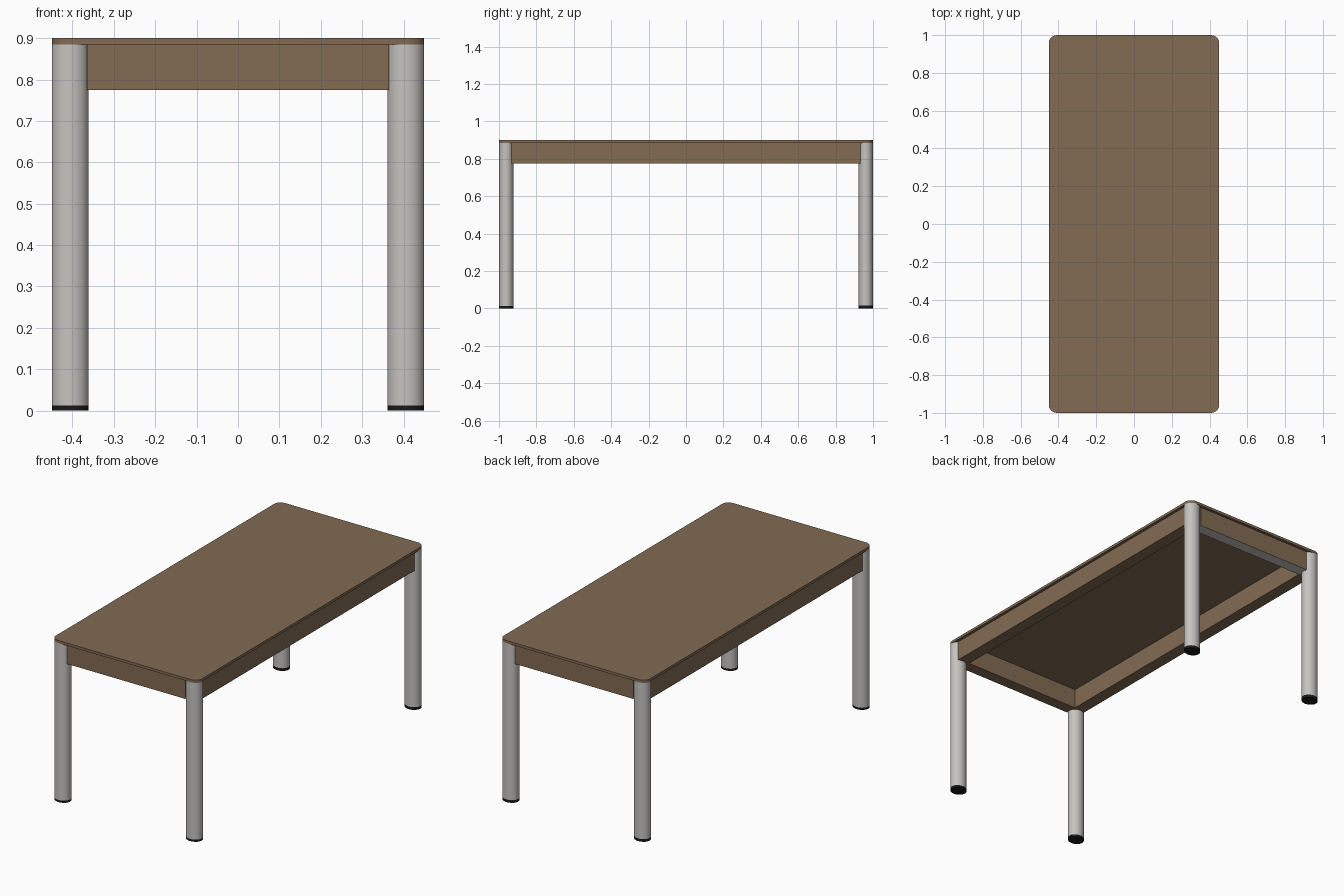
import bpy, bmesh, math

if "Cube" in bpy.data.objects:
    bpy.data.objects.remove(bpy.data.objects["Cube"])

def material(name, rgb):
    m = bpy.data.materials.new(name)
    m.diffuse_color = (*rgb, 1)
    m.use_nodes = True
    m.node_tree.nodes["Principled BSDF"].inputs["Base Color"].default_value = m.diffuse_color
    return m

WOOD = material("brown wood", (0.223, 0.147, 0.087))
METAL = material("light grey metal", (0.56, 0.55, 0.53))
RUBBER = material("black rubber", (0.01, 0.01, 0.011))

HX, HY = 0.45, 1.0            # half size of the top
RX, RY = 0.0445, 0.0385       # leg radii (slightly oval)
LX, LY = HX - RX, HY - RY     # leg centres
Z_APRON, Z_TOP, Z_MAX = 0.775, 0.885, 0.9

def prism(name, outline, z0, z1, mats, smooth=False):
    """Extrude a flat outline from z0 to z1."""
    bm = bmesh.new()
    face = bm.faces.new([bm.verts.new((x, y, z0)) for x, y in outline])
    ext = bmesh.ops.extrude_face_region(bm, geom=[face])
    for v in ext["geom"]:
        if isinstance(v, bmesh.types.BMVert):
            v.co.z = z1
    bmesh.ops.recalc_face_normals(bm, faces=bm.faces)
    me = bpy.data.meshes.new(name)
    bm.to_mesh(me)
    bm.free()
    ob = bpy.data.objects.new(name, me)
    bpy.context.collection.objects.link(ob)
    for m in mats:
        me.materials.append(m)
    if smooth:
        bpy.ops.object.select_all(action='DESELECT')
        ob.select_set(True)
        bpy.context.view_layer.objects.active = ob
        bpy.ops.object.shade_smooth_by_angle(angle=math.radians(30))
    return ob

def oval(cx, cy, n=40):
    return [(cx + RX * math.cos(2 * math.pi * i / n),
             cy + RY * math.sin(2 * math.pi * i / n)) for i in range(n)]

def rect(x0, x1, y0, y1):
    return [(x0, y0), (x1, y0), (x1, y1), (x0, y1)]

# Table top with corners that follow the legs
outline = []
for k, (sx, sy) in enumerate([(1, 1), (-1, 1), (-1, -1), (1, -1)]):
    for i in range(11):
        a = math.pi / 2 * (k + i / 10)
        outline.append((sx * LX + RX * math.cos(a), sy * LY + RY * math.sin(a)))
prism("table_top", outline, Z_TOP, Z_MAX, [WOOD], True)

# Legs with rubber feet
for sy, end in ((-1, "front"), (1, "back")):
    foot = 0.012 if sy < 0 else 0.015
    for sx, side in ((-1, "left"), (1, "right")):
        ring = oval(sx * LX, sy * LY)
        prism(f"{end}_{side}_leg", ring, foot, Z_TOP, [METAL], True)
        prism(f"{end}_{side}_foot", ring, 0, foot, [RUBBER], True)

# Aprons between the legs
AX, AY = (0.365, 0.434), (0.92, 0.985)
prism("left_apron", rect(-AX[1], -AX[0], -LY, LY), Z_APRON, Z_TOP, [WOOD])
prism("right_apron", rect(AX[0], AX[1], -LY, LY), Z_APRON, Z_TOP, [WOOD])
prism("front_apron", rect(-AX[0], AX[0], -AY[1], -AY[0]), Z_APRON, Z_TOP, [WOOD])
back = prism("back_apron", rect(-AX[0], AX[0], AY[0], AY[1]), Z_APRON, Z_TOP, [WOOD, METAL])

# The underside of the back apron is grey
for p in back.data.polygons:
    if p.normal.z < -0.5:
        p.material_index = 1
